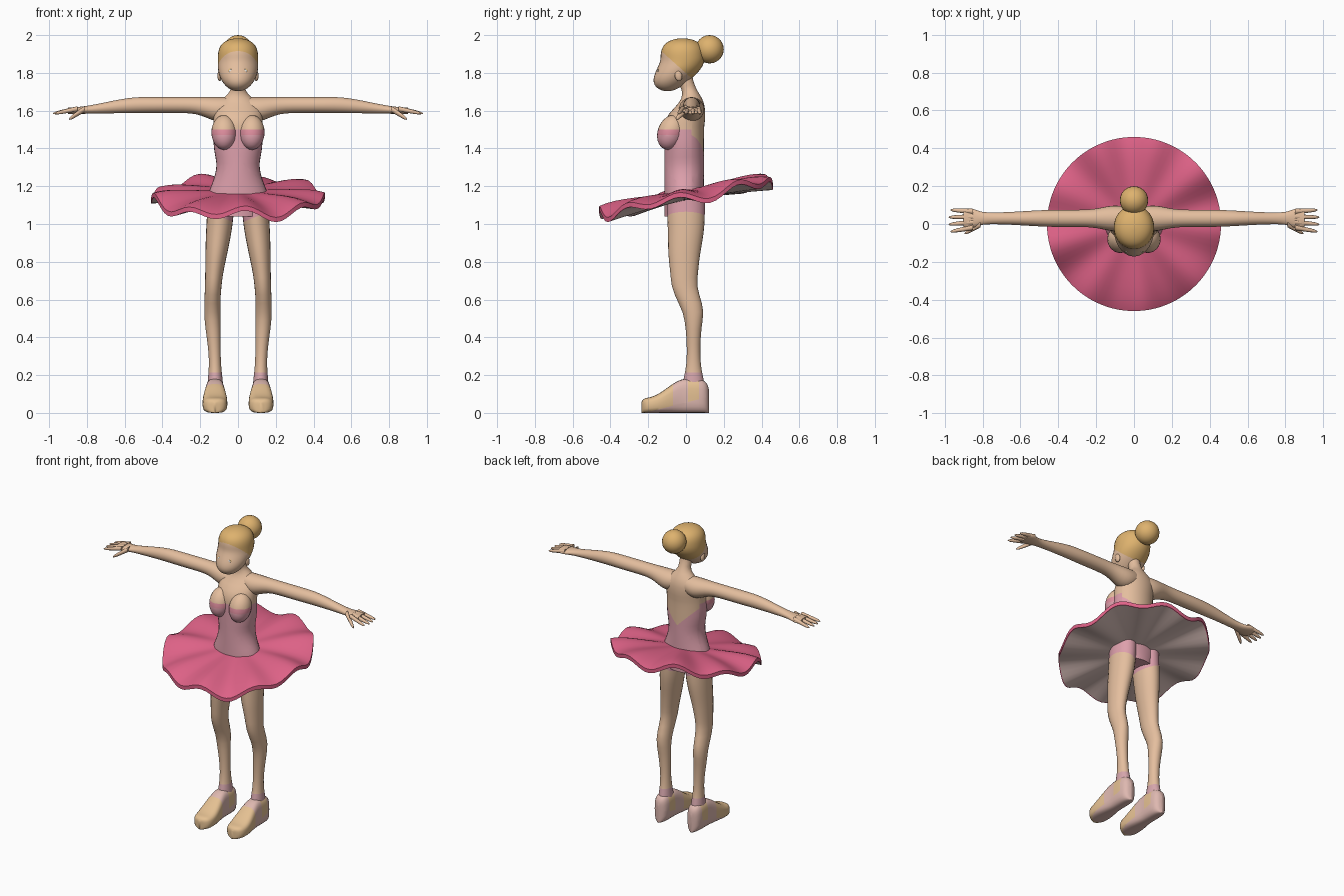
import bpy, bmesh, math
from mathutils import Vector, Matrix

if "Cube" in bpy.data.objects:
    bpy.data.objects.remove(bpy.data.objects["Cube"], do_unlink=True)


def material(name, hex_colour):
    srgb = [channel / 255 for channel in bytes.fromhex(hex_colour)]
    linear = [((c + 0.055) / 1.055) ** 2.4 for c in srgb] + [1]
    mat = bpy.data.materials.new(name)
    mat.use_nodes = True
    mat.diffuse_color = linear
    mat.node_tree.nodes["Principled BSDF"].inputs["Base Color"].default_value = linear
    return mat


SKIN = material("skin", "e4be9e")
HAIR = material("blonde hair", "deb26e")
DRESS = material("bodice pink", "dea0ac")
TRIM = material("neckline pink", "de8e9e")
TUTU = material("skirt rose", "de6287")
LINING = material("skirt lining", "dcc2bc")
SHOE = material("slipper pink", "deb8b0")
CREAM = material("slipper cream", "e4c092")
RIBBON = material("ankle ribbon", "d6a6ac")
WHITE = material("eye white", "f0ece6")


def ease(t, low, high):
    """Smooth step from nought to one."""
    s = min(max((t - low) / (high - low), 0), 1)
    return s * s * (3 - 2 * s)


def bump(t, centre, width):
    """Soft swelling around a position."""
    return math.exp(-((t - centre) / width) ** 2)


def finish(name, bm, mat, mirror=False):
    bmesh.ops.recalc_face_normals(bm, faces=bm.faces)
    mesh = bpy.data.meshes.new(name)
    bm.to_mesh(mesh)
    bm.free()
    ob = bpy.data.objects.new(name, mesh)
    bpy.context.collection.objects.link(ob)
    mesh.materials.append(mat)
    bpy.ops.object.select_all(action="DESELECT")
    ob.select_set(True)
    bpy.context.view_layer.objects.active = ob
    bpy.ops.object.shade_smooth_by_angle(angle=math.radians(50))
    if mirror:
        ob.modifiers.new("mirror", "MIRROR")
    return ob


def paint(ob, mat, cuts, rule):
    """Cut clean colour borders, then recolour the faces that meet the rule."""
    bm = bmesh.new()
    bm.from_mesh(ob.data)
    for point, normal in cuts:
        bmesh.ops.bisect_plane(bm, geom=bm.verts[:] + bm.edges[:] + bm.faces[:],
                               plane_co=point, plane_no=normal, dist=1e-5)
    ob.data.materials.append(mat)
    for face in bm.faces:
        if rule(face.calc_center_median()):
            face.material_index = len(ob.data.materials) - 1
    bm.to_mesh(ob.data)
    bm.free()


def bridge(bm, rings):
    """Join neighbouring closed rings with quads, one list of faces per band."""
    return [[bm.faces.new((p[k - 1], p[k], q[k], q[k - 1])) for k in range(len(p))]
            for p, q in zip(rings, rings[1:])]


def loft(name, axis, start, end, section, mat, sides=24, bands=36, power=1, mirror=False):
    """Section gives two centres and two radii for each position along the axis."""
    bm = bmesh.new()
    rings = []
    for i in range(bands + 1):
        t = start + (end - start) * (1 - math.cos(math.pi * i / bands)) / 2
        c1, c2, r1, r2 = section(t)
        ring = []
        for k in range(sides):
            u, v = math.cos(math.tau * k / sides), math.sin(math.tau * k / sides)
            co = [c1 + r1 * math.copysign(abs(u) ** power, u),
                  c2 + r2 * math.copysign(abs(v) ** power, v)]
            co.insert("xyz".index(axis), t)
            ring.append(bm.verts.new(co))
        rings.append(ring)
    bridge(bm, rings)
    bm.faces.new(rings[0])
    bm.faces.new(rings[-1])
    return finish(name, bm, mat, mirror)


def ball(name, centre, size, mat, tilt=0, mirror=False, sides=24):
    bm = bmesh.new()
    place = Matrix.Translation(centre) @ Matrix.Rotation(tilt, 4, "X") @ Matrix.Diagonal((*size, 1))
    bmesh.ops.create_uvsphere(bm, u_segments=sides, v_segments=sides // 2, radius=1, matrix=place)
    return finish(name, bm, mat, mirror)


# Torso and neck, dressed in a bodice with an open back
def torso_section(z):
    width = 0.13 + 0.03 * bump(z, 1.14, 0.07) - 0.016 * bump(z, 1.31, 0.07)
    depth = 0.105 - 0.065 * ease(z, 1.54, 1.72)
    return 0, 0.04 * bump(z, 1.66, 0.08) - 0.01, width - 0.092 * ease(z, 1.6, 1.72), depth


torso = loft("torso", "z", 1.04, 1.8, torso_section, SKIN, sides=32)
X, Y, Z = Matrix.Identity(3)
top_edge = Z * 1.5
back_dip = Z * 1.35
paint(torso, DRESS, [(top_edge, Z), (Y * 0.03, Y), (back_dip, Z - X), (back_dip, Z + X)],
      lambda c: c.z < top_edge.z and (c.y < 0.03 or c.z < back_dip.z + abs(c.x)))

bust = ball("bust", (0.073, -0.08, 1.485), (0.068, 0.07, 0.095), SKIN, tilt=-0.35, mirror=True)
paint(bust, TRIM, [(top_edge, Z)], lambda c: c.z < top_edge.z)
paint(bust, DRESS, [(Z * 1.47, Z)], lambda c: c.z < 1.47)


# Arms, widening into flat palms
def arm_section(x):
    shoulder = 0.022 * bump(x, 0.1, 0.09)
    depth = 0.045 - 0.014 * ease(x, 0.4, 0.75) + 0.022 * bump(x, 0.87, 0.05)
    height = 0.042 - 0.025 * ease(x, 0.5, 0.9)
    return 0.03, 1.63 - shoulder - 0.03 * ease(x, 0.5, 0.9), depth + shoulder, height + shoulder


loft("arms", "x", 0.04, 0.9, arm_section, SKIN, mirror=True)


# Fingers and thumbs
def finger(name, base, tip, radius):
    def section(x):
        s = (x - base.x) / (tip.x - base.x)
        spot = base.lerp(tip, s)
        size = radius * (1 - s / 3) * math.sqrt(max(1 - s ** 8, 0.02))
        return spot.y, spot.z, size, size
    loft(name, "x", base.x, tip.x, section, SKIN, sides=10, bands=8, mirror=True)


for i, label in enumerate(("index", "middle", "ring", "little")):
    reach = 0.985 - 0.01 * abs(i - 1.5)
    finger(label + "_fingers", Vector((0.85, 0.028 * i - 0.018, 1.61)),
           Vector((reach, 0.038 * i - 0.04, 1.585)), 0.014)
finger("thumbs", Vector((0.81, 0, 1.61)), Vector((0.895, -0.05, 1.555)), 0.017)


# Legs with briefs above and ribbons at the ankles
def leg_section(z):
    ankle = bump(z, 0.12, 0.1)
    x = 0.12 + 0.016 * bump(z, 0.55, 0.2) - 0.03 * ease(z, 0.7, 1.15)
    y = 0.04 - 0.05 * ease(z, 0.5, 0.7) + 0.01 * ease(z, 0.8, 1)
    width = 0.03 + 0.04 * ease(z, 0.5, 1.05) + 0.012 * (ankle + bump(z, 0.52, 0.15))
    depth = 0.035 + 0.065 * ease(z, 0.3, 1.1) + 0.025 * ankle + 0.008 * bump(z, 0.58, 0.1)
    return x, y, width, depth


legs = loft("legs", "z", 0.1, 1.15, leg_section, SKIN, mirror=True)
hem, hem_up = Z, Z - X * 0.4
paint(legs, DRESS, [(hem, hem_up)], lambda c: (c - hem).dot(hem_up) > 0)
paint(legs, RIBBON, [(Z * 0.215, Z)], lambda c: c.z < 0.215)


# Slippers with cream toe caps and side patches
def shoe_section(y):
    rounding = math.sqrt(max(1 - abs((y + 0.057) / 0.179) ** 8, 0.02))
    height = (0.09 - 0.048 * ease(-y, 0, 0.2)) * (0.6 + 0.4 * rounding)
    return 0.122, height, (0.05 + 0.016 * ease(-y, 0, 0.15)) * rounding, height


shoes = loft("slippers", "y", 0.122, -0.236, shoe_section, SHOE, power=0.65, mirror=True)
cap, cap_up = Z * 0.055, Z - Y / 4
paint(shoes, CREAM, [(cap, cap_up), (Y * -0.07, Y), (Y * 0.01, Y), (Y * 0.07, Y)],
      lambda c: (c - cap).dot(cap_up) > 0 and (c.y < -0.07 or 0.01 < c.y < 0.07))


# Head: round jaw, fuller crown, face pushed forward at the chin
def head_section(z):
    u = (z - 1.843) / 0.14
    size = math.sqrt(max(1 - abs(u) ** (4 if u > 0 else 2), 0.005))
    return 0, 0.08 * ease(z, 1.7, 1.88) - 0.098, 0.107 * size, 0.117 * size


head = loft("head", "z", 1.703, 1.983, head_section, SKIN, sides=32)
hairline, hair_up = Vector((0, -0.13, 1.915)), Z + Y * 0.9
paint(head, HAIR, [(hairline, hair_up)], lambda c: (c - hairline).dot(hair_up) > 0)

# Bun, ears, nose and eyes
ball("hair_bun", (0, 0.125, 1.925), [0.075] * 3, HAIR)
ball("ears", (0.097, -0.04, 1.785), (0.012, 0.02, 0.03), SKIN, tilt=0.2, mirror=True, sides=12)
ball("nose", (0, -0.152, 1.775), (0.011, 0.012, 0.018), SKIN, sides=12)
for label, y, size, mat in (("eye_rims", -0.143, 0.014, HAIR), ("eyes", -0.147, 0.01, WHITE)):
    ball(label, (0.038, y, 1.81), (size, 0.004, size), mat, mirror=True, sides=12)

# Ruffled skirt: top, thin rim and lining, tilted up towards the back
inner, outer, steps, count = 0.1, 0.46, 9, 90
radii = [inner + (outer - inner) * math.sin(math.pi / 2 * i / steps) for i in range(steps + 1)]
profile = [(r, 1.18 - 0.03 * (r / outer) ** 6) for r in radii]
profile += [(r, 1.125) for r in reversed(radii)]
bm = bmesh.new()
rings = []
for r, z in profile:
    swell = ((r - inner) / (outer - inner)) ** 1.3
    ring = []
    for k in range(count):
        a = math.tau * k / count
        ruffle = 0.024 * math.cos(9 * a + 0.6) + 0.014 * math.cos(5 * a + 2)
        y = r * math.sin(a)
        ring.append(bm.verts.new((r * math.cos(a), y, z + 0.19 * y + ruffle * swell)))
    rings.append(ring)
for band in bridge(bm, rings)[steps + 2:]:
    for face in band:
        face.material_index = 1
skirt = finish("skirt", bm, TUTU)
skirt.data.materials.append(LINING)
